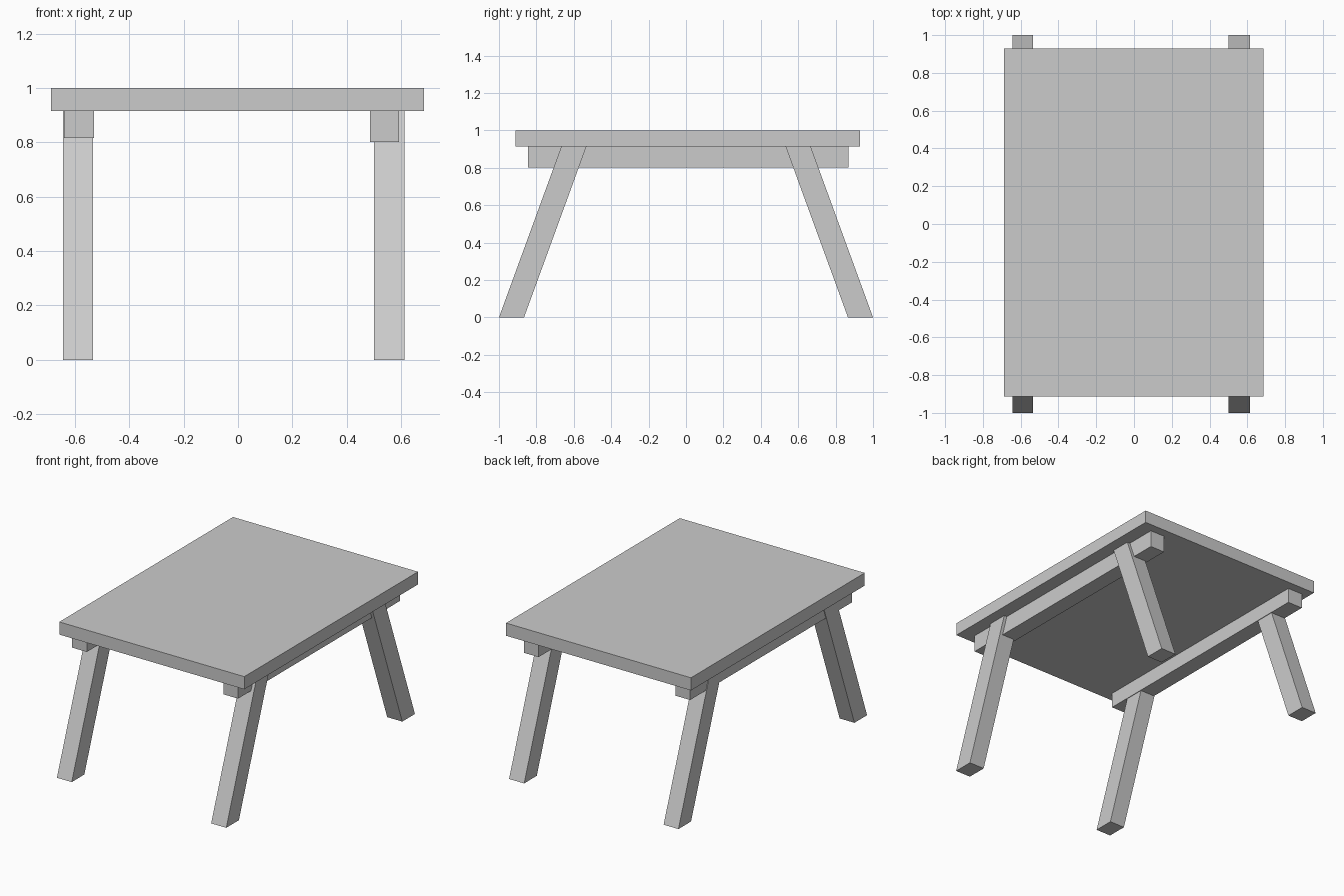
import bpy
import bmesh

cube = bpy.data.objects.get("Cube")
if cube:
    bpy.data.objects.remove(cube, do_unlink=True)

GREY = (0.6, 0.6, 0.6, 1.0)
grey = bpy.data.materials.new("plain_grey")
grey.use_nodes = True
grey.diffuse_color = GREY
grey.node_tree.nodes["Principled BSDF"].inputs["Base Color"].default_value = GREY


def beam(name, x, y, z, lean=0.0):
    """Box between the given ranges; its top is shifted along y by lean."""
    bm = bmesh.new()
    bmesh.ops.create_cube(bm, size=1.0)
    for v in bm.verts:
        top = v.co.z > 0
        v.co.x = x[v.co.x > 0]
        v.co.y = y[v.co.y > 0] + (lean if top else 0.0)
        v.co.z = z[top]
    mesh = bpy.data.meshes.new(name)
    bm.to_mesh(mesh)
    bm.free()
    mesh.materials.append(grey)
    obj = bpy.data.objects.new(name, mesh)
    bpy.context.collection.objects.link(obj)
    return obj


UNDERSIDE = 0.915

# Table top
beam("table_top", (-0.688, 0.685), (-0.912, 0.93), (UNDERSIDE, 1.0))

# Rails along the underside
beam("right_rail", (-0.64, -0.53), (-0.845, 0.87), (0.815, UNDERSIDE))
beam("left_rail", (0.485, 0.592), (-0.845, 0.87), (0.802, UNDERSIDE))

# Splayed legs, cut level at floor and top
for side, x in (("right", (-0.644, -0.534)), ("left", (0.501, 0.613))):
    beam("front_" + side + "_leg", x, (-1.0, -0.866), (0.0, UNDERSIDE), 0.334)
    beam("back_" + side + "_leg", x, (0.866, 1.0), (0.0, UNDERSIDE), -0.334)
